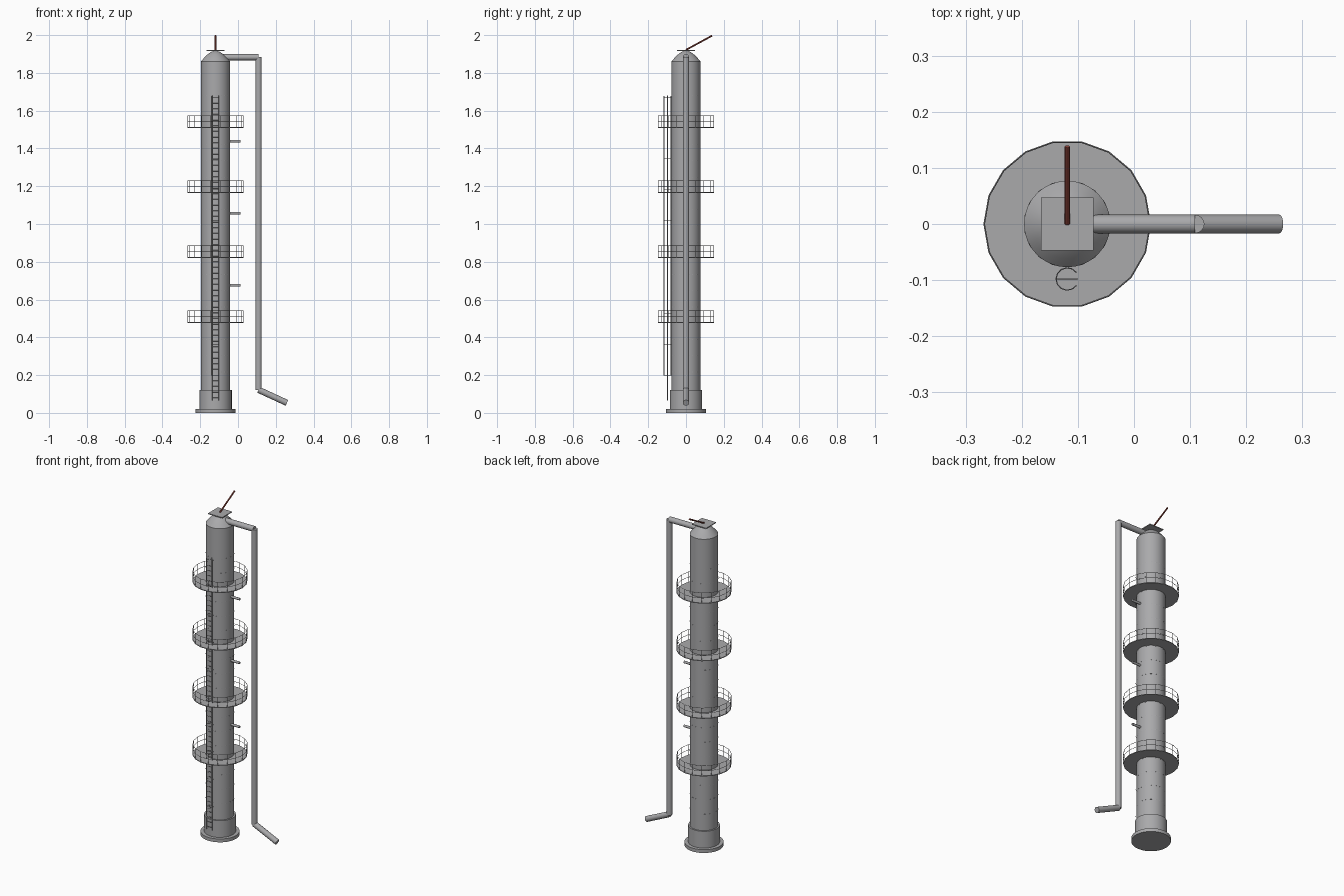
import bpy, bmesh
from math import cos, sin, pi, radians
from mathutils import Vector, Matrix

if "Cube" in bpy.data.objects:
    bpy.data.objects.remove(bpy.data.objects["Cube"], do_unlink=True)

CX = -0.119  # tower axis


def material(name, rgb):
    m = bpy.data.materials.new(name)
    m.use_nodes = True
    m.diffuse_color = (*rgb, 1)
    m.node_tree.nodes["Principled BSDF"].inputs["Base Color"].default_value = (*rgb, 1)
    return m


STEEL = material("grey steel", (0.4, 0.4, 0.41))
RED = material("dull red", (0.28, 0.06, 0.045))


def finish(name, bm, mat=STEEL, smooth=True):
    bmesh.ops.recalc_face_normals(bm, faces=bm.faces)
    mesh = bpy.data.meshes.new(name)
    bm.to_mesh(mesh)
    bm.free()
    mesh.materials.append(mat)
    ob = bpy.data.objects.new(name, mesh)
    bpy.context.collection.objects.link(ob)
    if smooth:
        bpy.ops.object.select_all(action='DESELECT')
        ob.select_set(True)
        bpy.context.view_layer.objects.active = ob
        bpy.ops.object.shade_smooth_by_angle(angle=radians(32))
    return ob


def rod(bm, a, b, r, sides=4):
    a, b = Vector(a), Vector(b)
    d = b - a
    m = Matrix.Translation((a + b) / 2) @ d.to_track_quat('Z', 'Y').to_matrix().to_4x4()
    bmesh.ops.create_cone(bm, cap_ends=True, segments=sides, radius1=r, radius2=r,
                          depth=d.length, matrix=m)


def arc(r, z, start, end, count, cy=0):
    return [Vector((CX + r * cos(start + (end - start) * i / count),
                    cy + r * sin(start + (end - start) * i / count), z))
            for i in range(count + 1)]


def chain(bm, pts, r):
    for a, b in zip(pts, pts[1:]):
        rod(bm, a, b, r)


def lathe(name, profile, sides=32):
    bm = bmesh.new()
    vs = [bm.verts.new((CX + r, 0, z)) for r, z in profile]
    es = [bm.edges.new(p) for p in zip(vs, vs[1:])]
    bmesh.ops.spin(bm, geom=vs + es, cent=(CX, 0, 0), axis=(0, 0, 1),
                   angle=2 * pi, steps=sides)
    bmesh.ops.remove_doubles(bm, verts=bm.verts, dist=1e-5)
    return finish(name, bm)


# Tower shell with domed head, skirt and foot flange
lathe("column_shell", [(0, 0.1), (0.077, 0.1), (0.077, 1.86), (0.062, 1.878),
                       (0.042, 1.898), (0.02, 1.913), (0, 1.918)])
lathe("base_skirt", [(0, 0.01), (0.086, 0.01), (0.086, 0.12), (0, 0.12)])
lathe("base_flange", [(0, 0), (0.106, 0), (0.106, 0.02), (0, 0.02)])

# Thin seams around the shell
bm = bmesh.new()
for i in range(18):
    z = 0.215 + i * 0.086
    rod(bm, (CX, 0, z), (CX, 0, z + 0.003), 0.0777, 18)
finish("shell_seams", bm, smooth=False)

# Square plate on top and the slanted red arm
bm = bmesh.new()
bmesh.ops.create_cube(bm, size=1, matrix=Matrix.Translation((CX, 0, 1.919))
                      @ Matrix.Diagonal((0.094, 0.094, 0.005, 1)))
finish("top_plate", bm, smooth=False)
bm = bmesh.new()
rod(bm, (CX, 0, 1.922), (CX, 0.138, 1.997), 0.0045, 8)
finish("top_arm", bm, RED)

# Four round platforms with railings
SIDES = 18
for n in range(4):
    z = 0.477 + n * 0.344
    bm = bmesh.new()
    rod(bm, (CX, 0, z), (CX, 0, z + 0.004), 0.149, SIDES)
    # put a floor corner on the x axis
    bm.verts.ensure_lookup_table()
    v = bm.verts[0].co - Vector((CX, 0, 0))
    bmesh.ops.rotate(bm, verts=bm.verts, cent=(CX, 0, 0),
                     matrix=Matrix.Rotation(-Vector((1, 0)).angle_signed(v.xy) * -1, 3, 'Z'))
    finish(f"platform_floor_{n + 1}", bm, smooth=False)
    bm = bmesh.new()
    for h in (0.033, 0.064):
        chain(bm, arc(0.148, z + h, 0, 2 * pi, SIDES), 0.0014)
    for p in arc(0.148, z, 0, 2 * pi, SIDES)[:-1]:
        rod(bm, p, p + Vector((0, 0, 0.065)), 0.0014)
    finish(f"platform_railing_{n + 1}", bm, smooth=False)

# Ladder on the front
LY = -0.098
bm = bmesh.new()
for s in (-1, 1):
    rod(bm, (CX + s * 0.018, LY, 0.065), (CX + s * 0.018, LY, 1.68), 0.0014)
for i in range(53):
    z = 0.08 + i * 0.03
    rod(bm, (CX - 0.018, LY, z), (CX + 0.018, LY, z), 0.0012)
finish("ladder", bm, smooth=False)

# Safety cage around the ladder, open on one side
bm = bmesh.new()
for i in range(10):
    chain(bm, arc(0.02, 0.2 + i * 0.1635, radians(35), radians(325), 10, LY), 0.001)
for p in arc(0.02, 0.2, radians(90), radians(270), 4, LY):
    rod(bm, p, p + Vector((0, 0, 1.478)), 0.001)
finish("ladder_cage", bm, smooth=False)

# Side nozzles
bm = bmesh.new()
for z in (0.675, 1.057, 1.438):
    rod(bm, (CX + 0.06, 0, z), (0.012, 0, z), 0.007, 12)
finish("side_nozzles", bm)

# Overhead pipe running down to the ground
PX = 0.109
for name, a, b in (("pipe_top", (-0.09, 0, 1.883), (PX, 0, 1.883)),
                   ("pipe_downcomer", (PX, 0, 1.885), (PX, 0, 0.122)),
                   ("pipe_outlet", (PX, 0, 0.122), (0.259, 0, 0.053))):
    bm = bmesh.new()
    rod(bm, a, b, 0.0165, 16)
    finish(name, bm)
